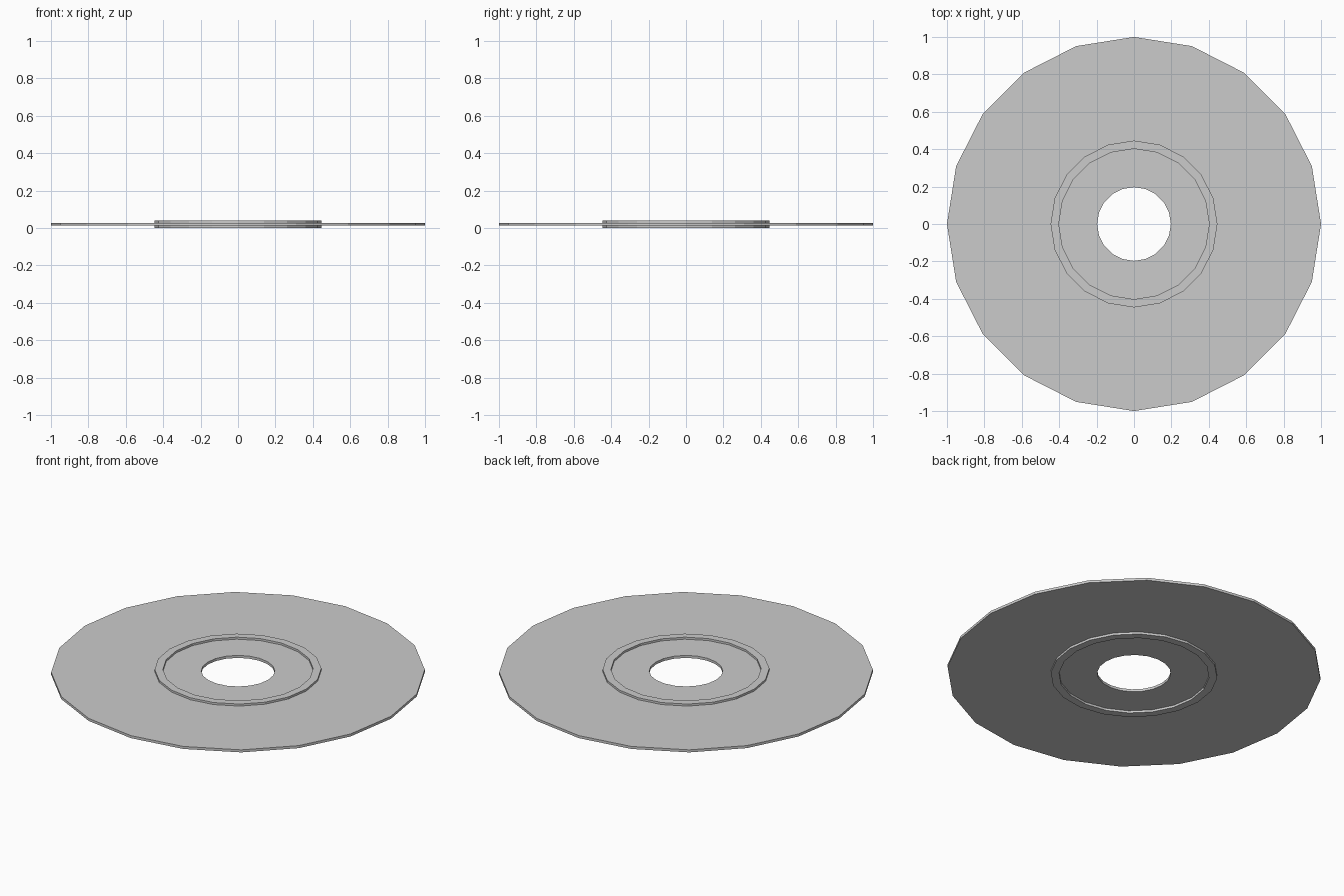
import bpy, bmesh
from math import cos, sin, tau

if "Cube" in bpy.data.objects:
    bpy.data.objects.remove(bpy.data.objects["Cube"])

SIDES = 20


def lathe(name, profile):
    """Revolve a closed (radius, z) profile around z with flat faces."""
    bm = bmesh.new()
    rings = [[bm.verts.new((r * cos(tau * i / SIDES), r * sin(tau * i / SIDES), z))
              for i in range(SIDES)] for r, z in profile]
    for k, a in enumerate(rings):
        b = rings[(k + 1) % len(rings)]
        for i in range(SIDES):
            j = (i + 1) % SIDES
            bm.faces.new((a[i], a[j], b[j], b[i]))
    bmesh.ops.recalc_face_normals(bm, faces=bm.faces)
    mesh = bpy.data.meshes.new(name)
    bm.to_mesh(mesh)
    bm.free()
    obj = bpy.data.objects.new(name, mesh)
    bpy.context.collection.objects.link(obj)
    return obj


# Flat disc with a centre hole and a raised ring on both faces
HOLE, RING_IN, RING_OUT, RIM = 0.197, 0.402, 0.446, 1.0
RING_TOP, DISC_BOTTOM, DISC_TOP = 0.04, 0.013, 0.028
lathe("holed_disc", [
    (HOLE, DISC_BOTTOM), (RING_IN, DISC_BOTTOM), (RING_IN, 0), (RING_OUT, 0),
    (RING_OUT, DISC_BOTTOM), (RIM, DISC_BOTTOM), (RIM, DISC_TOP),
    (RING_OUT, DISC_TOP), (RING_OUT, RING_TOP), (RING_IN, RING_TOP),
    (RING_IN, DISC_TOP), (HOLE, DISC_TOP)])
